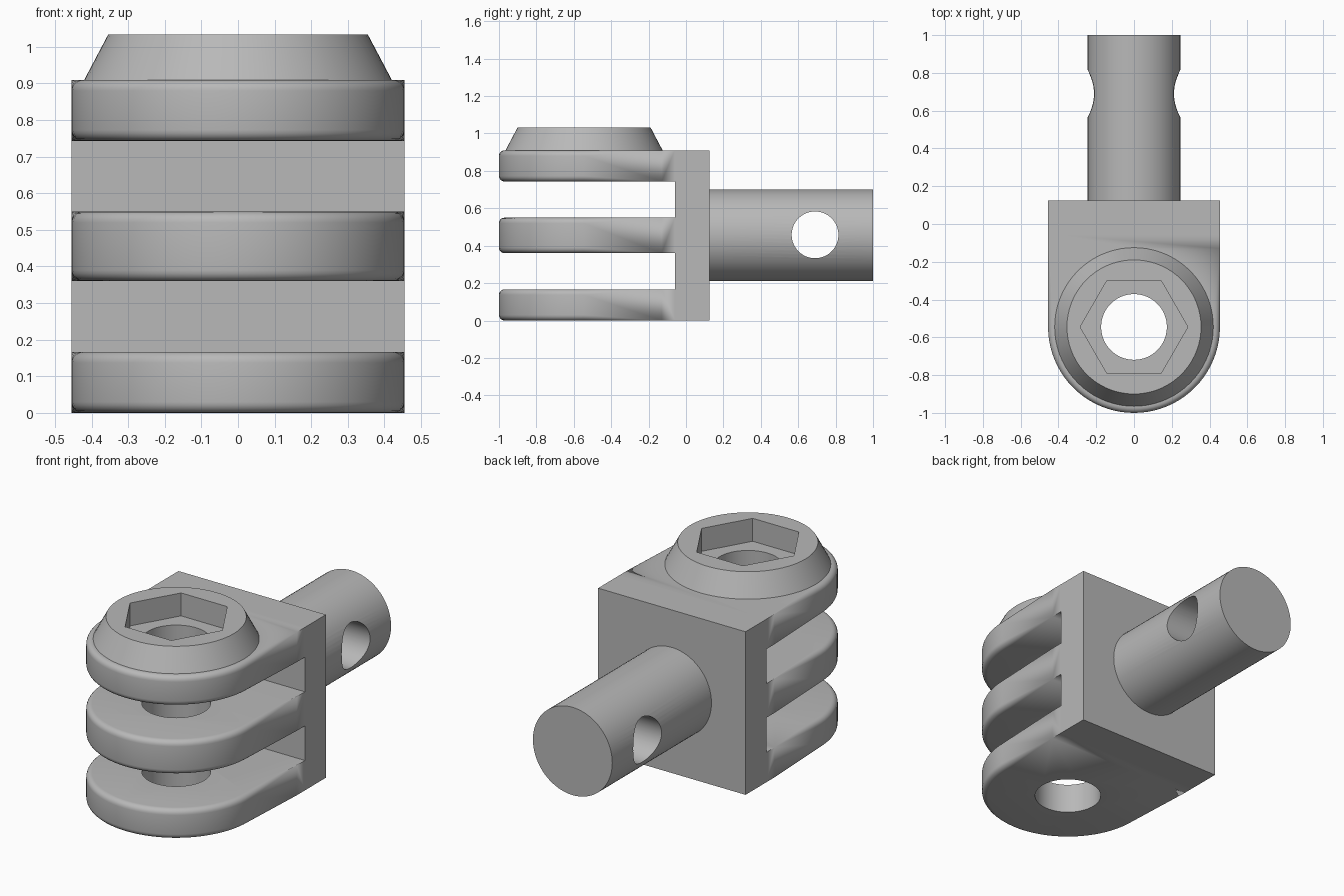
import bpy, bmesh, math
from mathutils import Vector, Matrix

cube = bpy.data.objects.get("Cube")
if cube:
    bpy.data.objects.remove(cube, do_unlink=True)

HALF = 0.455            # half width of the fork
EYE_Y = -0.545          # centre of the rounded ends
SLOT_END = -0.06
BACK = 0.125
HEIGHT = 0.91
ROUND = 0.03

steel = bpy.data.materials.new("grey_steel")
steel.use_nodes = True
colour = (0.48, 0.48, 0.48, 1)
steel.diffuse_color = colour
steel.node_tree.nodes["Principled BSDF"].inputs["Base Color"].default_value = colour


def loft(name, rings):
    """Closed solid through rings of equal point count, capped at both ends."""
    bm = bmesh.new()
    rows = [[bm.verts.new(p) for p in ring] for ring in rings]
    n = len(rows[0])
    for a, b in zip(rows, rows[1:]):
        for i in range(n):
            j = (i + 1) % n
            bm.faces.new((a[i], a[j], b[j], b[i]))
    bm.faces.new(rows[0][::-1])
    bm.faces.new(rows[-1])
    bmesh.ops.remove_doubles(bm, verts=bm.verts, dist=1e-5)
    bmesh.ops.recalc_face_normals(bm, faces=bm.faces)
    mesh = bpy.data.meshes.new(name)
    bm.to_mesh(mesh)
    bm.free()
    mesh.materials.append(steel)
    obj = bpy.data.objects.new(name, mesh)
    bpy.context.collection.objects.link(obj)
    return obj


def circle(r, z, n=72, y=EYE_Y):
    return [(r * math.cos(2 * math.pi * i / n), y + r * math.sin(2 * math.pi * i / n), z)
            for i in range(n)]


def tongue(name, z0, z1, steps=5, arc=40):
    """Round-ended plate whose edge rounding fades out along the straight sides."""
    # outline entries: position, inward direction, rounding radius
    outline = [(HALF, SLOT_END + 0.05, -1, 0, 0), (HALF, -0.13, -1, 0, 0)]
    for i in range(arc + 1):
        a = -math.pi * i / arc
        c, s = math.cos(a), math.sin(a)
        outline.append((HALF * c, EYE_Y + HALF * s, -c, -s, ROUND))
    outline += [(-x, y, -nx, ny, r) for x, y, nx, ny, r in outline[1::-1]]
    rings = []
    for end, sign in ((z0, 1), (z1, -1)):
        for k in range(steps + 1)[::sign]:
            t = math.pi / 2 * k / steps
            inset, lift = 1 - math.sin(t), sign * (1 - math.cos(t))
            rings.append([(x + nx * r * inset, y + ny * r * inset, end + r * lift)
                          for x, y, nx, ny, r in outline])
    return loft(name, rings)


def combine(target, tool, operation):
    mod = target.modifiers.new(operation.lower(), "BOOLEAN")
    mod.operation, mod.solver, mod.object = operation, "EXACT", tool
    bpy.context.view_layer.update()
    graph = bpy.context.evaluated_depsgraph_get()
    mesh = bpy.data.meshes.new_from_object(target.evaluated_get(graph))
    target.modifiers.clear()
    target.data = mesh
    bpy.data.objects.remove(tool, do_unlink=True)


# Fork body: rear block with three tongues
fork = loft("fork_body", [[(-HALF, SLOT_END, z), (HALF, SLOT_END, z),
                           (HALF, BACK, z), (-HALF, BACK, z)] for z in (0, HEIGHT)])
for z0, z1 in ((0, 0.167), (0.36, 0.55), (0.743, HEIGHT)):
    combine(fork, tongue("tongue", z0, z1), "UNION")

# Conical boss with a hexagonal socket
boss = loft("boss", [circle(0.42, 0.89), circle(0.42, HEIGHT), circle(0.355, 1.033)])
combine(fork, boss, "UNION")
combine(fork, loft("socket_cutter", [circle(0.285, z, 6) for z in (0.905, 1.2)]), "DIFFERENCE")

# Bolt hole through all tongues
combine(fork, loft("bolt_cutter", [circle(0.174, z) for z in (-0.2, 1.2)]), "DIFFERENCE")

# Rear shaft with a cross hole
shaft = loft("rear_shaft", [circle(0.245, z, y=0) for z in (0.1, 1.0)])
shaft.data.transform(Matrix.Translation((0, 0, 0.456)) @ Matrix.Rotation(-math.pi / 2, 4, "X"))
cross = loft("cross_cutter", [circle(0.125, z, y=0) for z in (-0.5, 0.5)])
cross.data.transform(Matrix.Translation((0, 0.69, 0.458)) @ Matrix.Rotation(math.pi / 2, 4, "Y"))
combine(shaft, cross, "DIFFERENCE")

# Smooth curved faces, keep machined edges crisp
bpy.ops.object.select_all(action="DESELECT")
for obj in (fork, shaft):
    obj.select_set(True)
bpy.context.view_layer.objects.active = fork
bpy.ops.object.shade_smooth_by_angle(angle=math.radians(30))
